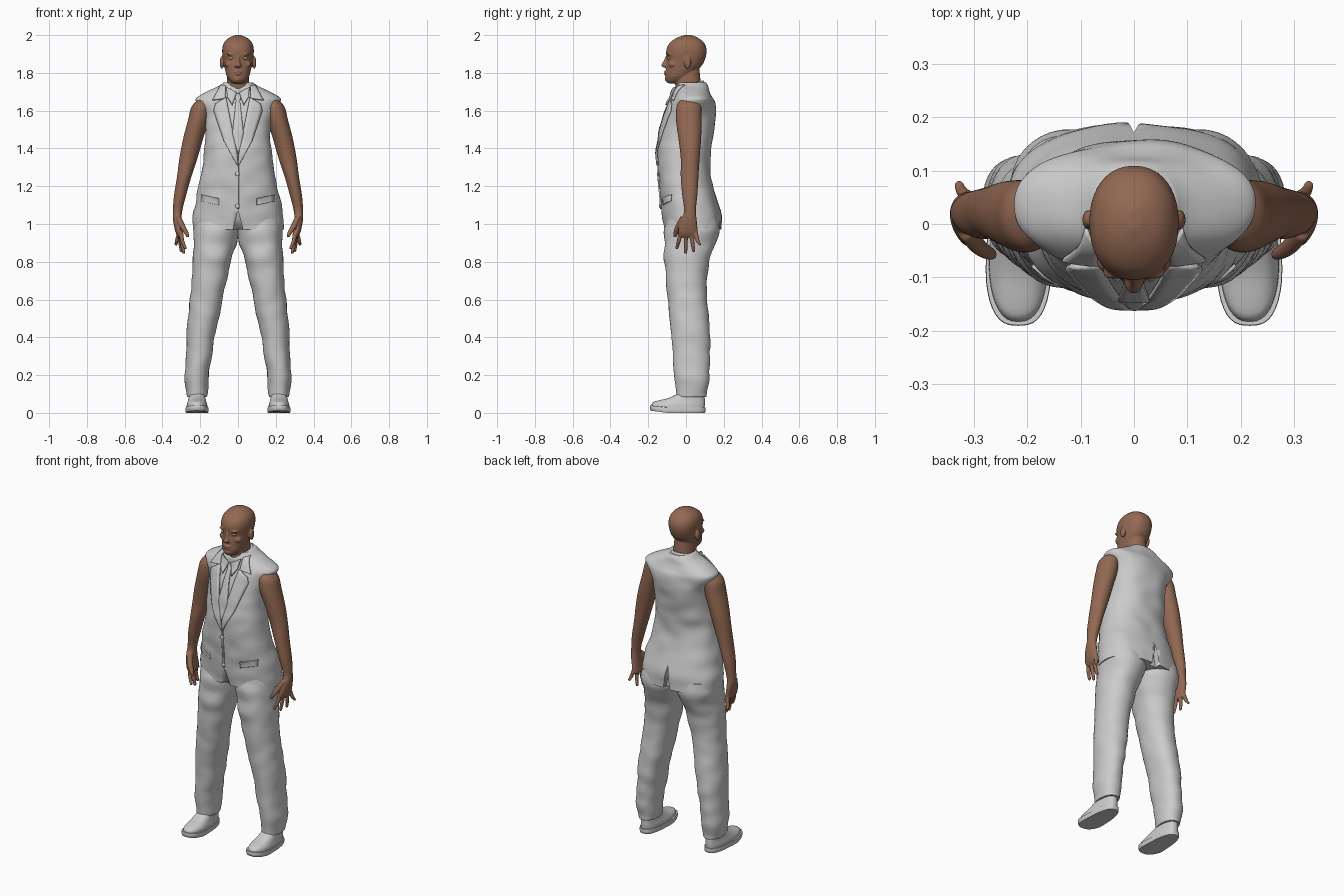
import bpy, bmesh, math
from mathutils import Vector, Matrix, noise
from mathutils.bvhtree import BVHTree

if "Cube" in bpy.data.objects:
    bpy.data.objects.remove(bpy.data.objects["Cube"])


def material(name, rgb):
    m = bpy.data.materials.new(name)
    m.use_nodes = True
    m.diffuse_color = (*rgb, 1)
    m.node_tree.nodes["Principled BSDF"].inputs["Base Color"].default_value = (*rgb, 1)
    return m


CLOTH = material("pale grey cloth", (0.6, 0.6, 0.6))
SKIN = material("brown skin", (0.29, 0.14, 0.085))
EYE = material("eye", (0.42, 0.33, 0.27))


def smooth_rings(rings, steps):
    """Catmull-Rom interpolation between rings."""
    out = []
    last = len(rings) - 1
    for i in range(last):
        a, b, c, d = (rings[min(max(i + k, 0), last)] for k in (-1, 0, 1, 2))
        for s in range(steps):
            t = s / steps
            out.append([q + t * (r - p + t * (2*p - 5*q + 4*r - s4 + t * (3*(q - r) + s4 - p))) / 2
                        for p, q, r, s4 in zip(a, b, c, d)])
    return out + [list(rings[last])]


def loft(bm, rings, n=40, power=2.2, steps=4, wrinkle=0.0):
    """Stack closed sections given as (z, centre x, half width, front y, back y)."""
    loops = []
    for z, cx, rx, yf, yb in smooth_rings(rings, steps):
        cy, ry, loop = (yf + yb) / 2, (yb - yf) / 2, []
        for k in range(n):
            a = math.tau * k / n
            c, s = math.cos(a), math.sin(a)
            x = math.copysign(abs(c) ** (2 / power), c)
            y = math.copysign(abs(s) ** (2 / power), s)
            p = Vector((cx + rx * x, cy + ry * y, z))
            w = wrinkle * noise.noise(Vector((p.x * 9, p.y * 9, z * 14)))
            loop.append(bm.verts.new(p + Vector((c, s, 0)) * w))
        loops.append(loop)
    for lo, hi in zip(loops, loops[1:]):
        for k in range(n):
            j = (k + 1) % n
            bm.faces.new((lo[k], lo[j], hi[j], hi[k]))
    bm.faces.new(loops[0])
    bm.faces.new(loops[-1])
    bmesh.ops.recalc_face_normals(bm, faces=bm.faces)
    return bm


def ball(bm, centre, radii):
    m = Matrix.Translation(centre) @ Matrix.Diagonal((*radii, 1))
    bmesh.ops.create_uvsphere(bm, u_segments=20, v_segments=14, radius=1, matrix=m)


def finish(name, bm, mat, mirror=False, voxel=0.0, thick=0.0):
    mesh = bpy.data.meshes.new(name)
    bm.to_mesh(mesh)
    bm.free()
    ob = bpy.data.objects.new(name, mesh)
    bpy.context.collection.objects.link(ob)
    mesh.materials.append(mat)
    bpy.ops.object.select_all(action='DESELECT')
    ob.select_set(True)
    bpy.context.view_layer.objects.active = ob
    bpy.ops.object.shade_smooth_by_angle(angle=math.radians(45))
    if voxel:
        r = ob.modifiers.new("blend", 'REMESH')
        r.mode, r.voxel_size, r.use_smooth_shade = 'VOXEL', voxel, True
        s = ob.modifiers.new("soften", 'SMOOTH')
        s.factor, s.iterations = 0.5, 4
    if thick:
        s = ob.modifiers.new("thickness", 'SOLIDIFY')
        s.thickness, s.offset = thick, 0
    if mirror:
        ob.modifiers.new("mirror", 'MIRROR')
    return ob


# Head and neck, blended into one skin
bm = loft(bmesh.new(), [
    (1.745, 0, .022, -.095, -.05), (1.755, 0, .04, -.105, -.01), (1.78, 0, .058, -.109, .02),
    (1.81, 0, .067, -.107, .055), (1.84, 0, .074, -.105, .085), (1.87, 0, .079, -.101, .1),
    (1.9, 0, .083, -.105, .108), (1.93, 0, .083, -.102, .108), (1.96, 0, .074, -.085, .095),
    (1.985, 0, .05, -.05, .065), (2, 0, .014, -.01, .03)])
loft(bm, [(1.66, 0, .062, -.05, .085), (1.72, 0, .06, -.055, .08),
          (1.78, 0, .057, -.06, .075), (1.83, 0, .05, -.04, .07)])
loft(bm, [(1.888, 0, .009, -.108, -.08), (1.86, 0, .011, -.12, -.08),
          (1.84, 0, .018, -.131, -.08), (1.828, 0, .016, -.118, -.08)])
for z, w in ((1.806, .024), (1.794, .02)):
    ball(bm, (0, -.107, z), (w, .01, .006))
ball(bm, (0, -.096, 1.768), (.024, .017, .017))
for side in (-1, 1):
    ball(bm, (side * .086, .008, 1.855), (.011, .019, .033))
    ball(bm, (side * .036, -.09, 1.899), (.024, .014, .007))
    ball(bm, (side * .048, -.07, 1.845), (.022, .022, .018))
finish("head", bm, SKIN, voxel=.004)

bm = bmesh.new()
ball(bm, (.036, -.086, 1.878), (.014, .013, .008))
finish("eyes", bm, EYE, mirror=True)

# Arms with hands, blended
bm = loft(bmesh.new(), [
    (1.655, .185, .03, -.03, .06), (1.62, .195, .052, -.05, .08), (1.55, .21, .055, -.053, .083),
    (1.45, .238, .053, -.04, .08), (1.35, .262, .048, -.028, .072), (1.25, .285, .038, -.028, .066),
    (1.15, .307, .032, -.02, .06), (1.07, .32, .025, -.01, .052), (1.02, .321, .023, -.027, .057),
    (.96, .312, .02, -.042, .062), (.93, .303, .014, -.036, .06)], power=2)
fingers = [((.302, -.028), (.28, -.048), .865), ((.303, 0), (.288, -.002), .842),
           ((.306, .026), (.3, .04), .85), ((.311, .05), (.328, .073), .885)]
for (x, y), (tx, ty), tip in fingers:
    path = [(.96, x, y, .012), (.91, (x + tx) / 2 + .004, (y + ty) / 2, .011),
            (tip + .01, tx, ty, .009), (tip, tx, ty, .004)]
    loft(bm, [(z, px, r, py - r, py + r) for z, px, py, r in path], n=14, power=2)
loft(bm, [(1.04, .318, .016, -.03, .015), (.985, .292, .016, -.058, -.026),
          (.945, .27, .012, -.068, -.044), (.93, .265, .006, -.064, -.05)], n=16, power=2)
finish("arms", bm, SKIN, mirror=True, voxel=.004)

# Trousers
bm = loft(bmesh.new(), [
    (.085, .218, .052, -.05, .11), (.1, .218, .057, -.055, .115), (.2, .218, .063, -.062, .122),
    (.35, .202, .071, -.075, .13), (.5, .182, .081, -.086, .12), (.65, .16, .09, -.1, .108),
    (.8, .137, .101, -.114, .122), (.9, .122, .113, -.116, .155), (.97, .115, .12, -.112, .176),
    (1.03, .115, .115, -.1, .165)], wrinkle=.008, steps=6)
finish("trouser_legs", bm, CLOTH, mirror=True)

# Shoes, tapered towards the heel
def shoe(name, rings, power):
    b = loft(bmesh.new(), rings, power=power, steps=3)
    for v in b.verts:
        v.co.x = .217 + (v.co.x - .217) * (1 - .9 * max(0, v.co.y + .1))
        v.co.z += .012 * max(0, -v.co.y - .1) / .09
    finish(name, b, CLOTH, mirror=True)


shoe("shoe_soles", [(0, .217, .06, -.186, .1), (.012, .217, .063, -.191, .104),
                    (.028, .217, .062, -.19, .103)], 2.8)
shoe("shoe_uppers", [(.025, .217, .057, -.184, .098), (.045, .217, .056, -.176, .1),
                     (.06, .217, .052, -.145, .1), (.08, .217, .048, -.09, .099),
                     (.1, .217, .045, -.05, .095), (.13, .217, .042, -.035, .09)], 2.5)

# Jacket body
bm = loft(bmesh.new(), [
    (.97, 0, .242, -.116, .188), (1.03, 0, .24, -.123, .187), (1.12, 0, .226, -.133, .17),
    (1.22, 0, .204, -.142, .14), (1.32, 0, .186, -.147, .126), (1.4, 0, .177, -.147, .135),
    (1.48, 0, .173, -.135, .147), (1.55, 0, .178, -.117, .154), (1.6, 0, .195, -.1, .155),
    (1.645, 0, .222, -.082, .15), (1.67, 0, .219, -.07, .14), (1.7, 0, .165, -.06, .127),
    (1.73, 0, .105, -.05, .115), (1.75, 0, .08, -.045, .1)], n=72, power=2.3, wrinkle=.008)
surface = BVHTree.FromBMesh(bm)
jacket = finish("jacket", bm, CLOTH)


def wedge(name, y, half, top):
    """Helper that opens a narrow upside-down V in the hem."""
    b = bmesh.new()
    ends = [[b.verts.new((x, y + d, z)) for x, z in ((-half, .9), (half, .9), (0, top))]
            for d in (-.035, .035)]
    b.faces.new(ends[0])
    b.faces.new(ends[1])
    for k in range(3):
        j = (k + 1) % 3
        b.faces.new((ends[0][k], ends[0][j], ends[1][j], ends[1][k]))
    bmesh.ops.recalc_face_normals(b, faces=b.faces)
    ob = finish(name, b, CLOTH)
    ob.hide_render = True
    ob.hide_set(True)
    cut = jacket.modifiers.new(name, 'BOOLEAN')
    cut.operation, cut.object = 'DIFFERENCE', ob


wedge("front_opening_cutter", -.13, .045, 1.07)
wedge("back_vent_cutter", .19, .035, 1.11)


def along(points, t):
    f = t * (len(points) - 1)
    i = min(int(f), len(points) - 2)
    return Vector(points[i]).lerp(Vector(points[i + 1]), f - i)


def plate(name, edge_a, edge_b, lift, mirror=True, thick=.009):
    """Cloth piece between two (x, z) edges, laid on the front of the jacket."""
    b, rows, cols, grid = bmesh.new(), 18, 4, []
    for i in range(rows + 1):
        p, q = along(edge_a, i / rows), along(edge_b, i / rows)
        row = []
        for j in range(cols + 1):
            x, z = p.lerp(q, j / cols)
            hit = surface.ray_cast(Vector((x, -1, z)), Vector((0, 1, 0)))[0]
            row.append(b.verts.new((x, (hit.y if hit else -.04) - lift, z)))
        grid.append(row)
    for r, s in zip(grid, grid[1:]):
        for j in range(cols):
            b.faces.new((r[j], r[j + 1], s[j + 1], s[j]))
    finish(name, b, CLOTH, mirror=mirror, thick=thick)


# Lapels, collar, tie and pockets
plate("lapels", [(.062, 1.67), (.045, 1.58), (.004, 1.37), (.001, 1.31)],
      [(.12, 1.635), (.128, 1.6), (.075, 1.44), (.004, 1.31)], .007)
plate("jacket_collar", [(.066, 1.73), (.066, 1.665)], [(.09, 1.735), (.135, 1.655)], .008)
plate("shirt_collar_points", [(.006, 1.695), (.03, 1.63)], [(.062, 1.725), (.055, 1.67)], .018)
plate("tie", [(-.016, 1.69), (-.011, 1.65), (-.03, 1.48), (0, 1.37)],
      [(.016, 1.69), (.011, 1.65), (.03, 1.48), (.002, 1.37)], .008, mirror=False)
plate("front_edge", [(-.006, 1.33), (-.006, 1.08)], [(.004, 1.33), (.004, 1.08)], .002, mirror=False)
plate("pocket_flaps", [(.1, 1.135), (.1, 1.1)], [(.19, 1.155), (.19, 1.12)], .004)

# Collar standing around the neck, higher at the back
bm = loft(bmesh.new(), [(1.69, 0, .1, -.066, .112), (1.715, 0, .083, -.062, .103),
                        (1.735, 0, .071, -.06, .094), (1.74, 0, .066, -.056, .09)], power=2)
for v in bm.verts:
    v.co.z += .3 * (v.co.y - .02)
finish("neck_collar", bm, CLOTH)

# Buttons
for i, z in enumerate((1.265, 1.095)):
    bm = bmesh.new()
    y = surface.ray_cast(Vector((0, -1, z)), Vector((0, 1, 0)))[0].y
    ball(bm, (-.003, y - .004, z), (.012, .006, .012))
    finish(f"button_{i + 1}", bm, CLOTH)
